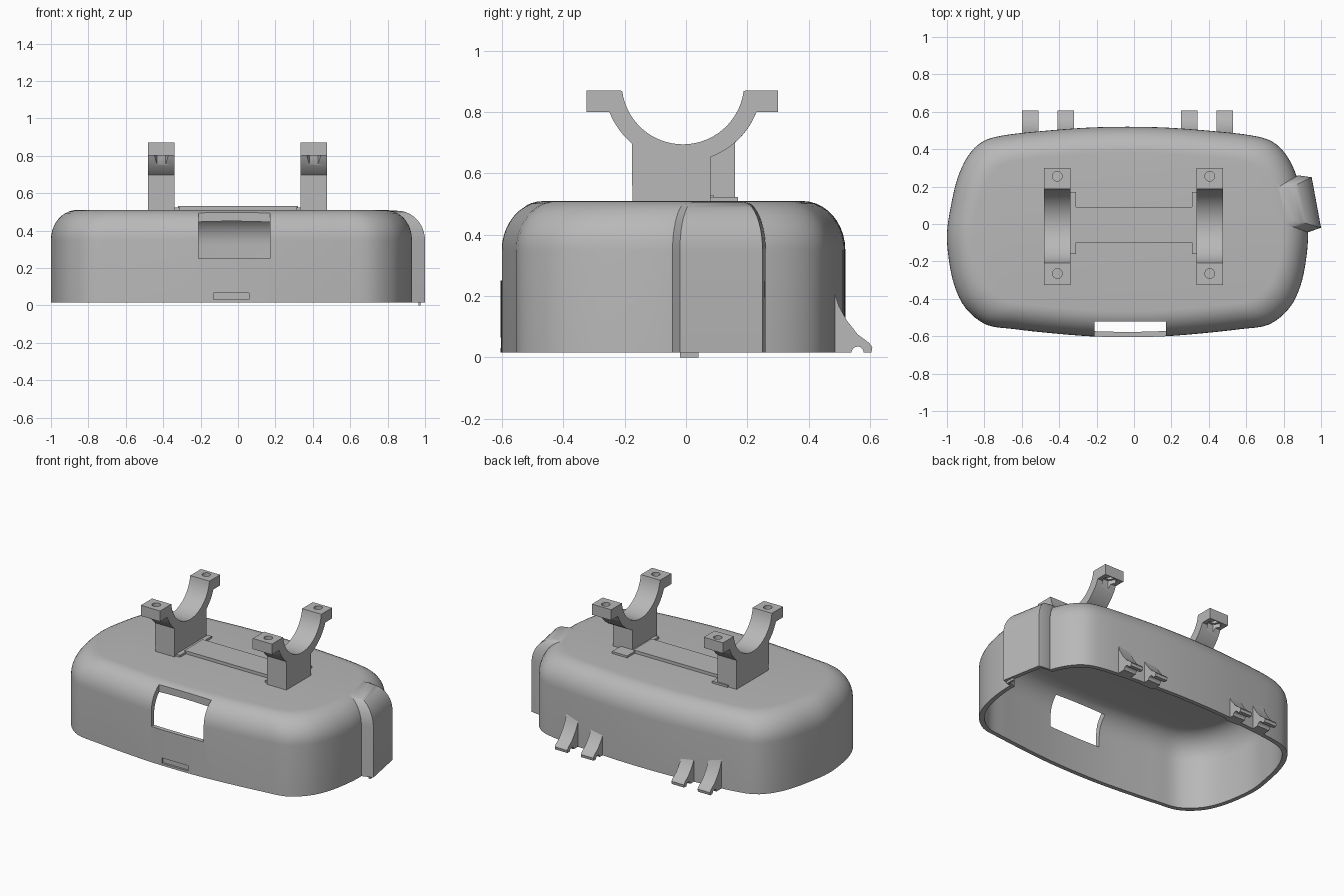
import bpy, bmesh, math
from mathutils import Vector

cube = bpy.data.objects.get("Cube")
if cube:
    bpy.data.objects.remove(cube)

grey = bpy.data.materials.new("plain grey")
grey.use_nodes = True
grey.diffuse_color = (0.48, 0.48, 0.48, 1)
grey.node_tree.nodes["Principled BSDF"].inputs["Base Color"].default_value = (0.48, 0.48, 0.48, 1)


def loft(name, rings):
    """Closed solid through rings of matching points."""
    bm = bmesh.new()
    loops = [[bm.verts.new(p) for p in ring] for ring in rings]
    n = len(loops[0])
    for a, b in zip(loops, loops[1:]):
        for i in range(n):
            j = (i + 1) % n
            bm.faces.new((a[i], a[j], b[j], b[i]))
    bm.faces.new(loops[0])
    bm.faces.new(loops[-1])
    bmesh.ops.recalc_face_normals(bm, faces=bm.faces)
    mesh = bpy.data.meshes.new(name)
    bm.to_mesh(mesh)
    bm.free()
    mesh.materials.append(grey)
    ob = bpy.data.objects.new(name, mesh)
    bpy.context.collection.objects.link(ob)
    return ob


def prism(name, profile, x0, x1):
    """Extrude a (y, z) profile along x."""
    return loft(name, [[(x, y, z) for y, z in profile] for x in (x0, x1)])


def box(name, x0, x1, y0, y1, z0, z1):
    return prism(name, [(y0, z0), (y1, z0), (y1, z1), (y0, z1)], x0, x1)


def post(name, x, y, z0, z1, r, sides):
    angles = [2 * math.pi * i / sides for i in range(sides)]
    return loft(name, [[(x + r * math.cos(a), y + r * math.sin(a), z) for a in angles]
                       for z in (z0, z1)])


def arc(cy, cz, r, a0, a1, steps):
    angles = [math.radians(a0 + (a1 - a0) * i / steps) for i in range(steps + 1)]
    return [(cy + r * math.cos(a), cz + r * math.sin(a)) for a in angles]


def boolean(ob, other, operation):
    mod = ob.modifiers.new("cut", "BOOLEAN")
    mod.operation = operation
    mod.solver = "EXACT"
    mod.object = other
    bpy.context.view_layer.objects.active = ob
    bpy.ops.object.modifier_apply(modifier=mod.name)
    bpy.data.objects.remove(other)


def smooth(ob, angle=35):
    bpy.ops.object.select_all(action="DESELECT")
    ob.select_set(True)
    bpy.context.view_layer.objects.active = ob
    bpy.ops.object.shade_smooth_by_angle(angle=math.radians(angle))


# Housing outline: one half, mirrored, then splined
CX, CY = -0.035, -0.04
half = [(-0.24, -0.6), (-0.45, -0.583), (-0.64, -0.562), (-0.79, -0.538), (-0.9, -0.45),
        (-0.96, -0.33), (-0.99, -0.19), (-1, -0.05), (-0.98, 0.09), (-0.945, 0.24),
        (-0.89, 0.36), (-0.81, 0.44), (-0.69, 0.475), (-0.48, 0.498), (-0.25, 0.515)]
points = [(CX, -0.605)] + half + [(CX, 0.52)] + [(2 * CX - x, y) for x, y in reversed(half)]
outline = []
for i in range(len(points)):
    p0, p1, p2, p3 = [Vector(points[(i + k) % len(points)]) for k in (-1, 0, 1, 2)]
    for t in (0, 0.25, 0.5, 0.75):
        outline.append(p1 + (p2 - p0) * t / 2 + (p0 * 2 - p1 * 5 + p2 * 4 - p3) * t * t / 2
                       + (p1 * 3 - p0 - p2 * 3 + p3) * t ** 3 / 2)


def dome_steps(top, rise=0.16, inset=0.14, steps=10):
    for i in range(steps + 1):
        a = math.pi / 2 * i / steps
        yield inset * (1 - math.cos(a)), top - rise + rise * math.sin(a)


def dome(name, wall, bottom, top):
    def ring(d, z):
        sx, sy = 1 - d / 0.965, 1 - d / 0.56
        return [(CX + (p.x - CX) * sx, CY + (p.y - CY) * sy, z) for p in outline]
    return loft(name, [ring(wall, bottom)] + [ring(wall + d, z) for d, z in dome_steps(top)])


# Side bulge, drawn inwards along the same top rounding
bulge_plan = [(0.95, 0.25), (0.88, 0.26), (0.7, 0.2), (0.7, 0), (0.89, -0.058), (0.995, -0.02)]
bulge_plan[-1] = (1.0, -0.02)


def bulge(name, scale, bottom, top):
    def ring(d, z):
        s = scale - d / 0.36
        return [(0.62 + (x - 0.62) * s, 0.09 + (y - 0.09) * s, z) for x, y in bulge_plan]
    return loft(name, [ring(0, bottom)] + [ring(d, z) for d, z in dome_steps(top)])


# Hollow housing with window and latch groove
housing = dome("housing", 0, 0.015, 0.51)
boolean(housing, bulge("bulge", 1, 0.0151, 0.506), "UNION")
boolean(housing, dome("cavity", 0.028, -0.1, 0.482), "DIFFERENCE")
boolean(housing, bulge("bulge_cavity", 0.92, -0.11, 0.47), "DIFFERENCE")
boolean(housing, box("window", -0.21, 0.17, -0.7, -0.52, 0.25, 0.497), "DIFFERENCE")
boolean(housing, box("groove", -0.13, 0.06, -0.7, -0.592, 0.03, 0.065), "DIFFERENCE")
smooth(housing)
box("locating_tab", 0.965, 0.977, -0.02, 0.04, 0, 0.03)

# Rear hooks
hook = ([(0.47, 0.015), (0.47, 0.21), (0.485, 0.21), (0.5, 0.165), (0.525, 0.12), (0.56, 0.075),
         (0.598, 0.047), (0.608, 0.033), (0.605, 0.015)] + arc(0.56, 0.015, 0.02, 0, 180, 10))
for i, x in enumerate((-0.6, -0.41, 0.25, 0.44)):
    smooth(prism(f"rear_hook_{i + 1}", hook, x, x + 0.09))

# Cradle brackets with screw holes and nut recesses
for side, x0, back in (("right", -0.48, 0.16), ("left", 0.335, 0.08)):
    R = 0.258
    meet = -math.degrees(math.acos((back + 0.01) / R))
    profile = ([(0.3, 0.87), (0.3, 0.8)] + arc(-0.01, 0.895, R, -21.6, meet, 8)
               + [(back, 0.505), (-0.175, 0.505)] + arc(-0.01, 0.895, R, -130.2, -158.4, 8)
               + [(-0.325, 0.8), (-0.325, 0.87)] + arc(-0.01, 0.895, 0.2, 187.2, 352.8, 28))
    bracket = prism(f"{side}_bracket", profile, x0, x0 + 0.14)
    for y in (-0.265, 0.255):
        boolean(bracket, post("hole", x0 + 0.07, y, 0.7, 0.95, 0.026, 24), "DIFFERENCE")
        boolean(bracket, post("nut", x0 + 0.07, y, 0.74, 0.825, 0.045, 6), "DIFFERENCE")
    smooth(bracket)

# Mounting feet and joining plate
for side, x in (("right", -0.42), ("left", 0.31)):
    box(f"{side}_foot", x, x + 0.11, -0.16, 0.17, 0.5, 0.523)
box("joining_plate", -0.32, 0.32, -0.1, 0.09, 0.5, 0.53)
